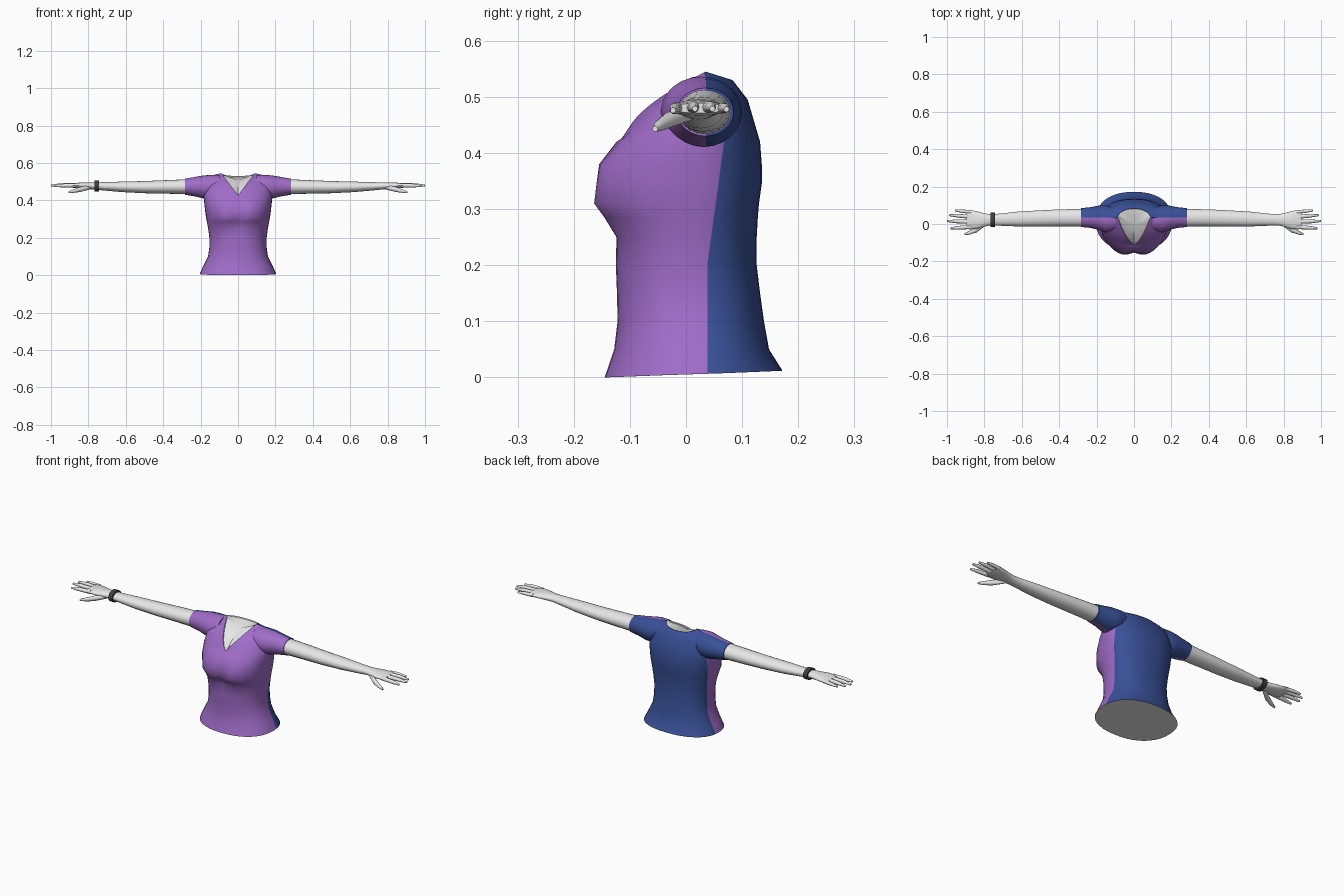
import bpy, bmesh, math
from mathutils import Vector

if "Cube" in bpy.data.objects:
    bpy.data.objects.remove(bpy.data.objects["Cube"])


def material(name, rgb):
    m = bpy.data.materials.new(name)
    m.diffuse_color = (*rgb, 1)
    m.use_nodes = True
    m.node_tree.nodes["Principled BSDF"].inputs["Base Color"].default_value = m.diffuse_color
    return m


PURPLE = material("purple_fabric", (0.35, 0.15, 0.58))
BLUE = material("blue_fabric", (0.04, 0.08, 0.31))
SKIN = material("pale_skin", (0.8, 0.8, 0.8))
BAND = material("dark_band", (0.05, 0.05, 0.05))


def finish(bm, name, mats, angle=45):
    bmesh.ops.recalc_face_normals(bm, faces=bm.faces[:])
    me = bpy.data.meshes.new(name)
    bm.to_mesh(me)
    bm.free()
    ob = bpy.data.objects.new(name, me)
    bpy.context.collection.objects.link(ob)
    for m in mats:
        me.materials.append(m)
    bpy.ops.object.select_all(action='DESELECT')
    ob.select_set(True)
    bpy.context.view_layer.objects.active = ob
    bpy.ops.object.shade_smooth_by_angle(angle=math.radians(angle))
    return ob


def bridge(bm, rings):
    for a, b in zip(rings, rings[1:]):
        n = len(a)
        for i in range(n):
            j = (i + 1) % n
            bm.faces.new((a[i], a[j], b[j], b[i]))


def loft_x(bm, sections, side, n=20):
    """Tube along x; each section is x, bottom z, top z, front y, back y."""
    rings = []
    for x, z0, z1, y0, y1 in sections:
        ring = []
        for i in range(n):
            t = 2 * math.pi * i / n
            ring.append(bm.verts.new((side * x, (y0 + y1) / 2 + (y1 - y0) / 2 * math.cos(t),
                                      (z0 + z1) / 2 + (z1 - z0) / 2 * math.sin(t))))
        rings.append(ring)
    bridge(bm, rings)
    bm.faces.new(rings[0])
    bm.faces.new(rings[-1])


def cut(bm, faces, point, normal):
    geom = set(faces)
    for f in faces:
        geom.update(f.edges)
        geom.update(f.verts)
    bmesh.ops.bisect_plane(bm, geom=list(geom), dist=1e-5, plane_co=point, plane_no=normal)


# Shirt body: stacked rings (z, half width, front y, back y, bust cleft)
BODY = [(0.0, 0.205, -0.145, 0.172, 0), (0.05, 0.185, -0.128, 0.148, 0),
        (0.10, 0.160, -0.122, 0.139, 0), (0.15, 0.153, -0.123, 0.132, 0),
        (0.20, 0.153, -0.125, 0.126, 0), (0.25, 0.160, -0.130, 0.126, 0.01),
        (0.285, 0.166, -0.154, 0.128, 0.02), (0.31, 0.171, -0.173, 0.130, 0.02),
        (0.345, 0.176, -0.168, 0.135, 0.017), (0.38, 0.180, -0.161, 0.135, 0.012),
        (0.42, 0.184, -0.124, 0.132, 0)]
N = 40
YC = 0.02
bm = bmesh.new()
rings = []
for z, hw, yf, yb, cleft in BODY:
    ring = []
    for i in range(N):
        t = 2 * math.pi * i / N
        c, s = math.cos(t), math.sin(t)
        x = hw * math.copysign(abs(c) ** 0.88, c)
        y = YC + (yb - YC if s > 0 else YC - yf) * math.copysign(abs(s) ** 0.88, s)
        if s < 0:
            y += cleft * math.exp(-(x / 0.035) ** 2)
        ring.append(bm.verts.new((x, y, z + (0.006 * (1 + s) if z == 0 else 0))))
    rings.append(ring)

# Shoulder and V-shaped neckline rings
shoulder, neck = [], []
for i in range(N):
    t = 2 * math.pi * i / N
    c, s = math.cos(t), math.sin(t)
    if s < -1e-6:
        k = abs(math.asin(max(-1, min(1, c)))) / (math.pi / 2)
        nk = Vector((math.copysign(0.088 * k, c), -0.107 + 0.142 * k ** 1.7, 0.428 + 0.117 * k))
        sh = Vector((0.172 * c, 0.035 + 0.151 * s, 0.517 - 0.092 * abs(s) ** 1.3))
    else:
        nk = Vector((0.088 * c, 0.035 + 0.048 * s, 0.545 - 0.015 * s))
        sh = Vector((0.172 * c, 0.035 + 0.075 * s, 0.517 - 0.022 * s))
    shoulder.append(sh)
    neck.append(nk)
mid = [(a + b) / 2 + Vector((0, 0, 0.005 * abs(a.x) / 0.172)) for a, b in zip(shoulder, neck)]
for pts in (shoulder, mid, neck):
    rings.append([bm.verts.new(p) for p in pts])
bridge(bm, rings)

# Upper chest skin inside the neckline, and the flat closed underside
rim = [bm.verts.new((p.x * 0.97, p.y * 0.97 + 0.001, p.z - 0.006)) for p in neck]
count = len(bm.faces)
bridge(bm, [rings[-1], rim])
centre = bm.verts.new((0, 0.0, 0.508))
for i in range(N):
    bm.faces.new((rim[i], rim[(i + 1) % N], centre))
bm.faces.new(rings[0])
bm.faces.ensure_lookup_table()
for f in bm.faces[count:]:
    f.material_index = 2

# Side seam that divides the purple front from the blue back
SEAM = [(-0.1, 0.038), (0.20, 0.038), (0.42, 0.068), (0.55, 0.03)]


def seam_y(z):
    for (z0, y0), (z1, y1) in zip(SEAM, SEAM[1:]):
        if z <= z1:
            return y0 + (y1 - y0) * (z - z0) / (z1 - z0)
    return SEAM[-1][1]


for (z0, y0), (z1, y1) in zip(SEAM, SEAM[1:]):
    band = [f for f in bm.faces if f.material_index == 0 and z0 < f.calc_center_median().z <= z1]
    cut(bm, band, (0, y0, z0), (0, z1 - z0, y0 - y1))
for f in bm.faces:
    c = f.calc_center_median()
    if f.material_index == 0 and c.y > seam_y(c.z):
        f.material_index = 1
finish(bm, "shirt_body", [PURPLE, BLUE, SKIN])

SLEEVE = [(0.10, 0.44, 0.537, -0.03, 0.085), (0.15, 0.412, 0.536, -0.045, 0.100),
          (0.19, 0.411, 0.532, -0.032, 0.098), (0.23, 0.421, 0.525, -0.021, 0.090),
          (0.283, 0.430, 0.516, -0.016, 0.085)]
ARM = [(0.26, 0.433, 0.513, -0.013, 0.081), (0.40, 0.436, 0.507, -0.013, 0.078),
       (0.50, 0.438, 0.503, -0.013, 0.073), (0.62, 0.444, 0.500, -0.013, 0.066),
       (0.72, 0.453, 0.497, -0.009, 0.055), (0.77, 0.458, 0.496, -0.008, 0.052),
       (0.80, 0.460, 0.496, -0.014, 0.057), (0.84, 0.464, 0.495, -0.026, 0.068),
       (0.88, 0.467, 0.492, -0.029, 0.075), (0.895, 0.471, 0.489, -0.025, 0.072)]
# Digits: points (x, y, z, radius) from knuckle to tip
DIGITS = {
    "little_finger": [(0.87, 0.063, 0.480, 0.010), (0.92, 0.069, 0.480, 0.009), (0.957, 0.072, 0.478, 0.005)],
    "ring_finger": [(0.87, 0.038, 0.481, 0.011), (0.94, 0.044, 0.482, 0.010), (0.988, 0.047, 0.479, 0.005)],
    "middle_finger": [(0.87, 0.012, 0.481, 0.011), (0.95, 0.014, 0.482, 0.010), (1.0, 0.016, 0.479, 0.005)],
    "index_finger": [(0.87, -0.016, 0.480, 0.011), (0.94, -0.020, 0.479, 0.010), (0.982, -0.023, 0.476, 0.005)],
    "thumb": [(0.79, 0.006, 0.470, 0.012), (0.84, -0.030, 0.459, 0.014),
              (0.88, -0.047, 0.449, 0.010), (0.907, -0.055, 0.443, 0.005)]}

for side, label in ((1, "left"), (-1, "right")):
    # Short sleeve, split along the shoulder seam
    bm = bmesh.new()
    loft_x(bm, SLEEVE, side, 24)
    cut(bm, bm.faces[:], (0, 0.036, 0), (0, 1, 0))
    for f in bm.faces:
        f.material_index = int(f.calc_center_median().y > 0.036)
    finish(bm, label + "_sleeve", [PURPLE, BLUE])

    # Arm with palm, then the digits
    bm = bmesh.new()
    loft_x(bm, ARM, side)
    finish(bm, label + "_arm", [SKIN])
    for name, pts in DIGITS.items():
        bm = bmesh.new()
        loft_x(bm, [(x, z - r, z + r, y - r, y + r) for x, y, z, r in pts], side, 10)
        finish(bm, label + "_" + name, [SKIN])

# Wristband on the right wrist
bm = bmesh.new()
loft_x(bm, [(0.743, 0.446, 0.506, -0.016, 0.061), (0.767, 0.447, 0.506, -0.016, 0.061)], -1, 16)
finish(bm, "wristband", [BAND], 30)
